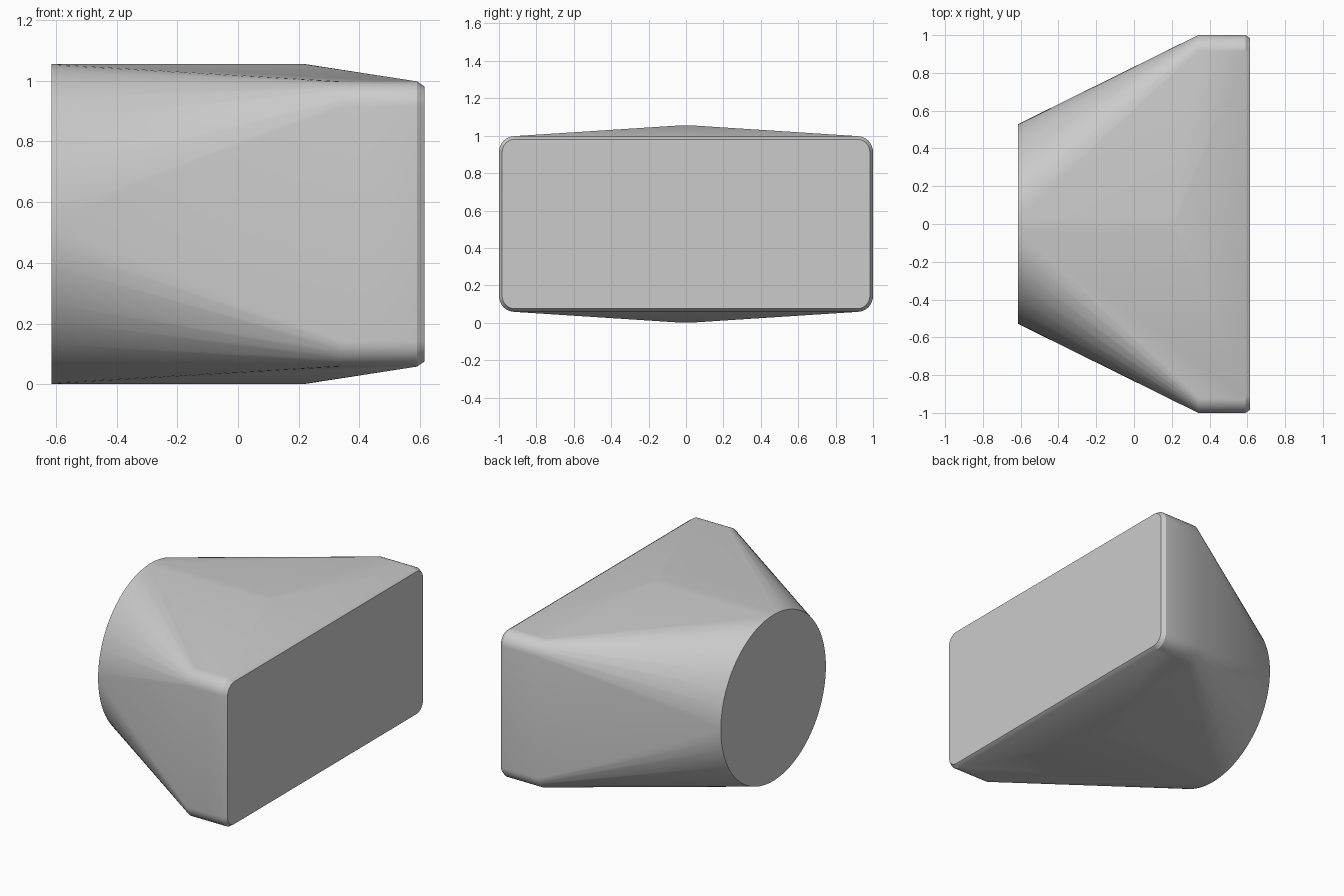
import bpy, bmesh
from math import sin, cos, pi, radians

cube = bpy.data.objects.get("Cube")
if cube:
    bpy.data.objects.remove(cube, do_unlink=True)

MID_Z = 0.528
ROUND_R = 0.528


def circle(x, r, n=96):
    """Ring of points around the x axis."""
    return [(x, r * cos(2 * pi * i / n), MID_Z + r * sin(2 * pi * i / n)) for i in range(n)]


def rounded_rect(x, half_y, half_z, r, steps=8):
    """Rounded rectangle facing along x."""
    points = []
    for corner, (sy, sz) in enumerate([(1, 1), (-1, 1), (-1, -1), (1, -1)]):
        for i in range(steps + 1):
            a = (corner + i / steps) * pi / 2
            points.append((x, sy * (half_y - r) + r * cos(a),
                           MID_Z + sz * (half_z - r) + r * sin(a)))
    return points


# Round spigot and rectangular mouth, wrapped in one convex skin
sections = [
    circle(-0.615, ROUND_R),
    circle(0.215, ROUND_R),
    rounded_rect(0.34, 1.0, 0.47, 0.085),
    rounded_rect(0.59, 1.0, 0.47, 0.085),
    rounded_rect(0.615, 0.983, 0.453, 0.068),
]
bm = bmesh.new()
for section in sections:
    for point in section:
        bm.verts.new(point)
hull = bmesh.ops.convex_hull(bm, input=bm.verts[:])
unused = {v for v in hull["geom_interior"] + hull["geom_unused"]
          if isinstance(v, bmesh.types.BMVert)}
bmesh.ops.delete(bm, geom=list(unused), context='VERTS')
bmesh.ops.dissolve_limit(bm, angle_limit=radians(0.1), verts=bm.verts[:], edges=bm.edges[:])
bmesh.ops.recalc_face_normals(bm, faces=bm.faces[:])

mesh = bpy.data.meshes.new("transition_body")
bm.to_mesh(mesh)
bm.free()
body = bpy.data.objects.new("transition_body", mesh)
bpy.context.collection.objects.link(body)

# Plain grey
grey = bpy.data.materials.new("plain_grey")
grey.use_nodes = True
colour = (0.6, 0.6, 0.6, 1.0)
grey.diffuse_color = colour
grey.node_tree.nodes["Principled BSDF"].inputs["Base Color"].default_value = colour
mesh.materials.append(grey)

# Smooth skin with crisp rims
bpy.context.view_layer.objects.active = body
body.select_set(True)
bpy.ops.object.shade_smooth_by_angle(angle=radians(30))
